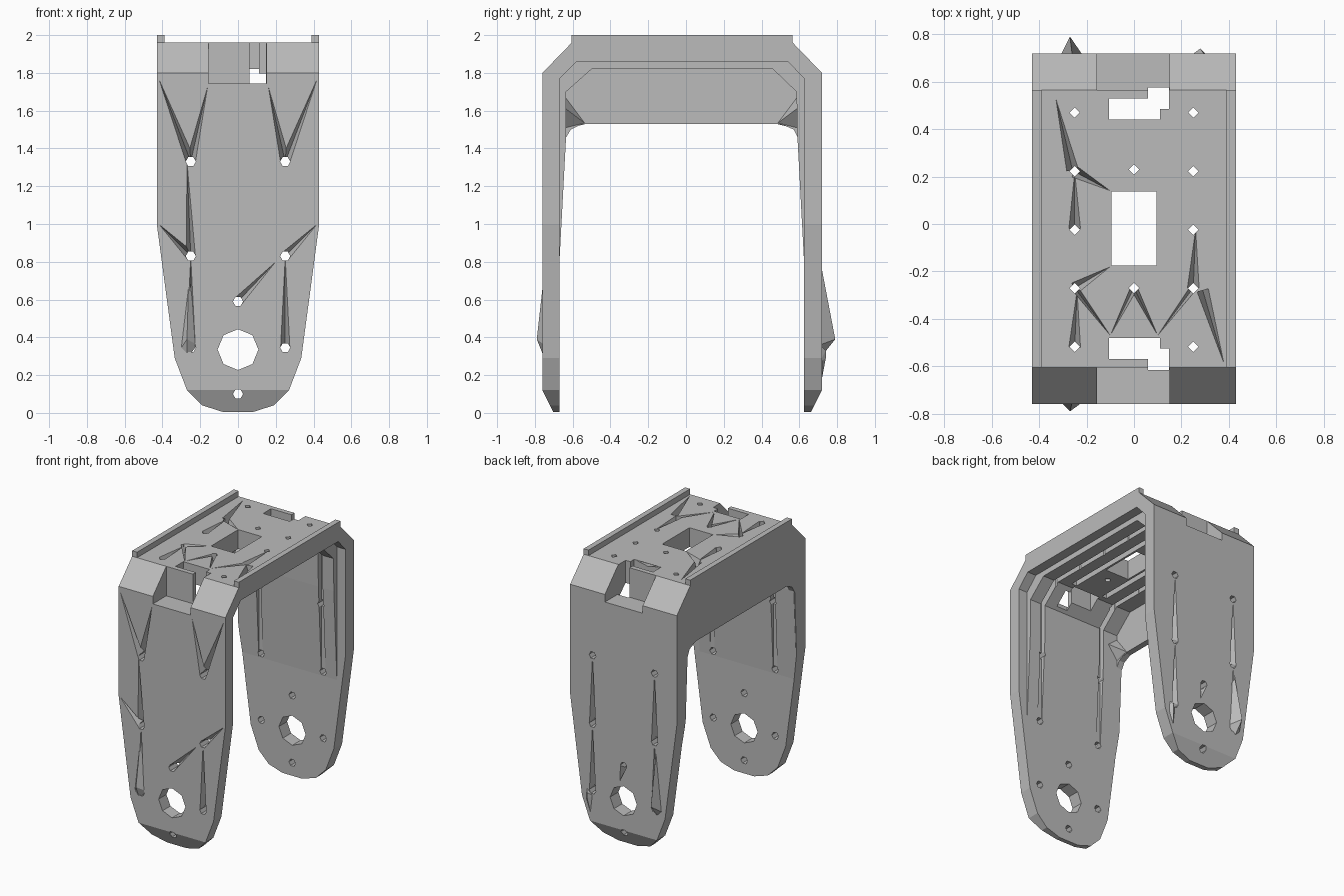
import bpy
import bmesh
import math
from mathutils import Vector

cube = bpy.data.objects.get("Cube")
if cube:
    bpy.data.objects.remove(cube, do_unlink=True)

grey = bpy.data.materials.new("plain grey")
grey.use_nodes = True
grey.diffuse_color = (0.5, 0.5, 0.5, 1)
grey.node_tree.nodes["Principled BSDF"].inputs["Base Color"].default_value = (0.5, 0.5, 0.5, 1)


def finish(name, bm):
    bmesh.ops.recalc_face_normals(bm, faces=bm.faces)
    mesh = bpy.data.meshes.new(name)
    bm.to_mesh(mesh)
    bm.free()
    mesh.materials.append(grey)
    obj = bpy.data.objects.new(name, mesh)
    bpy.context.scene.collection.objects.link(obj)
    return obj


def prism(name, points, axis, low, high):
    """Extrude a flat outline along one axis."""
    def place(p):
        co = list(p)
        co.insert("xyz".index(axis), low)
        return co
    bm = bmesh.new()
    face = bm.faces.new([bm.verts.new(place(p)) for p in points])
    shift = Vector([high - low if a == axis else 0 for a in "xyz"])
    new = bmesh.ops.extrude_face_region(bm, geom=[face])["geom"]
    bmesh.ops.translate(bm, vec=shift, verts=[v for v in new if isinstance(v, bmesh.types.BMVert)])
    return finish(name, bm)


def box(name, x0, x1, y0, y1, z0, z1):
    return prism(name, [(x0, y0), (x1, y0), (x1, y1), (x0, y1)], "z", z0, z1)


def hull(name, points):
    bm = bmesh.new()
    for p in points:
        bm.verts.new(p)
    bmesh.ops.convex_hull(bm, input=bm.verts)
    return finish(name, bm)


def ring(cx, cy, radius, sides):
    return [(cx + radius * math.cos(math.tau * i / sides),
             cy + radius * math.sin(math.tau * i / sides)) for i in range(sides)]


def carve(obj, cutters, operation="DIFFERENCE"):
    for cutter in cutters:
        mod = obj.modifiers.new("cut", "BOOLEAN")
        mod.operation = operation
        mod.solver = "EXACT"
        mod.object = cutter
    bpy.context.view_layer.update()
    graph = bpy.context.evaluated_depsgraph_get()
    mesh = bpy.data.meshes.new_from_object(obj.evaluated_get(graph))
    obj.modifiers.clear()
    obj.data = mesh


# Main U-shaped shell with chamfered shoulders and bevelled feet
shell = prism("bracket_shell", [
    (-0.70, 0), (-0.76, 0.12), (-0.76, 1.8), (-0.605, 1.96), (0.565, 1.96), (0.72, 1.8),
    (0.72, 0.12), (0.66, 0), (0.625, 0), (0.625, 1.77), (0.54, 1.86), (-0.58, 1.86),
    (-0.67, 1.77), (-0.67, 0)], "x", -0.43, 0.43)

# Inner thickening strips, separated by grooves
liner_profile = [
    (-0.68, 0.8), (-0.68, 1.78), (-0.59, 1.87), (0.55, 1.87), (0.635, 1.78), (0.635, 0.8),
    (0.625, 0.8), (0.59, 1.46), (0.585, 1.7), (0.46, 1.82), (-0.5, 1.82), (-0.635, 1.7),
    (-0.635, 1.46), (-0.67, 0.8)]
strips = {"liner_right": (-0.425, -0.27), "liner_middle": (-0.235, 0.235), "liner_left": (0.27, 0.36)}
liners = [prism(n, liner_profile, "x", a, b) for n, (a, b) in strips.items()]

# Closed side panel with flanges running down the arms
panel = prism("side_panel", [
    (-0.7, 0.8), (-0.67, 0.8), (-0.64, 1.45), (-0.61, 1.5), (-0.55, 1.53), (0.5, 1.53),
    (0.57, 1.5), (0.595, 1.45), (0.625, 0.8), (0.7, 0.8), (0.7, 1.78), (0.55, 1.9),
    (-0.59, 1.9), (-0.74, 1.78)], "x", -0.429, -0.385)

# Tapered, rounded arm outline trims every layer
half = [(0.08, 0.005), (0.19, 0.04), (0.27, 0.12), (0.335, 0.29), (0.43, 1.0), (0.43, 2.1)]
outline = prism("arm_outline", half + [(-x, z) for x, z in reversed(half)], "y", -1, 1)
for part in [shell, panel] + liners:
    carve(part, [outline], "INTERSECT")

# Through holes in arms and top
cutters = [outline]
openings = [prism("pivot_hole", ring(0, 0.335, 0.108, 8), "y", -1, 1)]
small = [(s * 0.25, z) for s in (-1, 1) for z in (1.33, 0.83, 0.345)] + [(0, 0.59), (0, 0.1)]
for x, z in small:
    openings.append(prism("arm_hole", ring(x, z, 0.027, 6), "y", -1, 1))
for x, y in [(s * 0.25, 0.47 - 0.247 * i) for s in (-1, 1) for i in range(5)] + [(0, 0.23), (0, -0.27)]:
    openings.append(prism("top_hole", ring(x, y, 0.022, 4), "z", 1.7, 2.1))
openings.append(box("centre_window", -0.095, 0.095, -0.175, 0.138, 1.7, 2.1))

# Shoulder windows with a short hooked bar left inside
for side, edge in ((-1, -0.605), (1, 0.565)):
    y0, y1 = sorted((edge, side * 0.9))
    openings.append(box("shoulder_window", -0.155, 0.15, y0, y1, 1.745, 2.1))
    y0, y1 = sorted((edge - side * 0.035, edge - side * 0.125))
    openings.append(box("top_slot", -0.105, 0.11, y0, y1, 1.7, 2.1))
    y0, y1 = sorted((edge + side * 0.01, edge - side * 0.08))
    openings.append(box("slot_notch", 0.06, 0.148, y0, y1, 1.7, 2.1))


def nick(start, end, place, width=0.026, depth=0.07):
    """Sliver recess, deep at the hole and fading to a point."""
    a, b = Vector(start), Vector(end)
    d = (b - a).normalized()
    n = Vector((-d.y, d.x)) * width
    return hull("nick", [place(a + n, -0.004), place(a - n, -0.004), place(a, depth), place(b, -0.001)])


def front(p, d):
    return (p.x, -0.76 + d, p.y)


def back(p, d):
    return (p.x, 0.72 - d, p.y)


def top(p, d):
    return (p.x, p.y, 1.96 - d)


nicks = []
for s in (-1, 1):
    hole, mid, low = [(s * 0.25, z) for z in (1.33, 0.83, 0.345)]
    for a, b in ((hole, (s * 0.42, 1.77)), (hole, (s * 0.16, 1.73)), (mid, (s * 0.42, 1.0)), (low, mid)):
        nicks.append(nick(a, b, front))
    for a, b in ((mid, hole), (low, mid)):
        nicks.append(nick(a, b, back))
    nicks.append(nick((0, -0.27), (s * 0.1, -0.47), top, 0.015))
    nicks.append(nick((s * 0.25, -0.27), (s * 0.1, -0.47), top, 0.015))
nicks.append(nick((-0.25, 0.83), (-0.27, 1.33), front))
nicks.append(nick((0, 0.59), (0.2, 0.8), front))
nicks.append(nick((0, 0.59), (0.03, 0.47), back))
for a, b in (((-0.25, 0.22), (-0.1, 0.14)), ((-0.26, 0.23), (-0.33, 0.53)), ((-0.25, -0.02), (-0.25, 0.22)),
             ((0.25, -0.27), (0.26, -0.02)), ((0.29, -0.28), (0.38, -0.59)), ((-0.25, -0.27), (-0.1, -0.18)),
             ((-0.25, -0.52), (-0.24, -0.28))):
    nicks.append(nick(a, b, top))
nicks.append(hull("top_dip", [top(Vector(p), d) for p, d in
             (((0, 0.24), 0.05), ((-0.1, 0.45), -0.001), ((0.1, 0.45), -0.001), ((0, 0.45), 0.02))]))

# Channels under the top plate
channels = [box("channel", x - 0.02, x + 0.02, -0.46, 0.42, 1.8, 1.9) for x in (-0.13, 0.13)]
carve(shell, openings + nicks + channels)
for part in liners:
    carve(part, openings + channels)
for helper in cutters + openings + nicks + channels:
    bpy.data.objects.remove(helper, do_unlink=True)

# Raised rails along both top edges
for name, x in (("rail_right", -0.43), ("rail_left", 0.39)):
    box(name, x, x + 0.04, -0.605, 0.565, 1.95, 2.0)

# Corner gussets inside the panel and pointed lugs outside the arms
for name, s, wall, face, peak in (("front", -1, -0.65, -0.75, 0.75), ("back", 1, 0.6, 0.71, 0.81)):
    hull(name + "_gusset", [(-0.39, wall, 1.69), (-0.39, wall - s * 0.12, 1.53),
                            (-0.39, wall, 1.5), (-0.3, wall, 1.62)])
    hull(name + "_lug", [(-0.26, face, peak), (-0.27, s * 0.79, 0.39), (-0.215, face, 0.36),
                         (-0.31, face, 0.33), (-0.27, face, 0.29)])
hull("back_foot_lug", [(0.3, 0.71, 0.36), (0.28, 0.74, 0.33), (0.28, 0.74, 0.29),
                       (0.24, 0.71, 0.3), (0.26, 0.71, 0.13), (0.31, 0.71, 0.27)])
